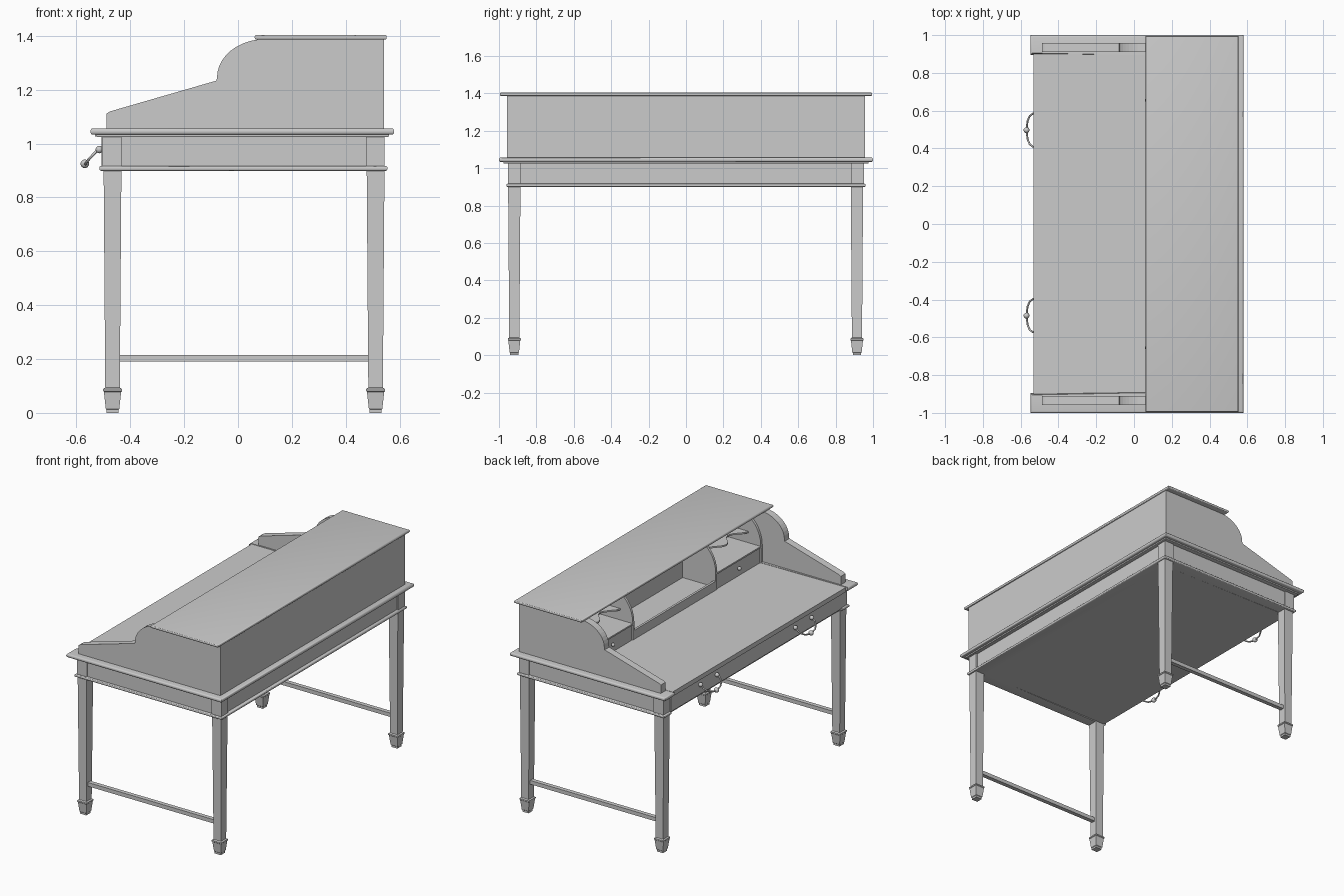
import bpy, bmesh, math
from mathutils import Vector

if "Cube" in bpy.data.objects:
    bpy.data.objects.remove(bpy.data.objects["Cube"])


def finish(name, bm, smooth=False):
    bmesh.ops.recalc_face_normals(bm, faces=bm.faces)
    me = bpy.data.meshes.new(name)
    bm.to_mesh(me)
    bm.free()
    ob = bpy.data.objects.new(name, me)
    bpy.context.collection.objects.link(ob)
    if smooth:
        bpy.ops.object.select_all(action='DESELECT')
        ob.select_set(True)
        bpy.context.view_layer.objects.active = ob
        bpy.ops.object.shade_smooth_by_angle(angle=math.radians(40))
    return ob


def prism(name, pts, axis, a, b, round_edge=0):
    """Extrude a 2D outline along z (xy points) or y (xz points)."""
    bm = bmesh.new()
    put = (lambda p, t: (p[0], p[1], t)) if axis == 'z' else (lambda p, t: (p[0], t, p[1]))
    lo = [bm.verts.new(put(p, a)) for p in pts]
    hi = [bm.verts.new(put(p, b)) for p in pts]
    bm.faces.new(lo)
    bm.faces.new(hi)
    n = len(pts)
    for i in range(n):
        j = (i + 1) % n
        bm.faces.new((lo[i], lo[j], hi[j], hi[i]))
    if round_edge:  # only the horizontal rims, so corners stay mitred
        rims = [e for e in bm.edges if abs(e.verts[0].co.z - e.verts[1].co.z) < 1e-6]
        bmesh.ops.bevel(bm, geom=rims, offset=round_edge, segments=3, profile=0.5, affect='EDGES')
    return finish(name, bm, bool(round_edge))


def box(name, x0, x1, y0, y1, z0, z1, r=0):
    return prism(name, [(x0, y0), (x1, y0), (x1, y1), (x0, y1)], 'z', z0, z1, r)


def u_frame(name, x0, x1, y1, yin, xin, z0, z1, r):
    """U-shaped moulding running round both ends and the back."""
    pts = [(x0, -y1), (x1, -y1), (x1, y1), (x0, y1), (x0, yin), (xin, yin), (xin, -yin), (x0, -yin)]
    return prism(name, pts, 'z', z0, z1, r)


def square_loft(name, cx, cy, sections):
    bm = bmesh.new()
    rings = [[bm.verts.new((cx + sx * h, cy + sy * h, z))
              for sx, sy in ((-1, -1), (1, -1), (1, 1), (-1, 1))] for h, z in sections]
    bm.faces.new(rings[0])
    bm.faces.new(rings[-1])
    for r, s in zip(rings, rings[1:]):
        for i in range(4):
            bm.faces.new((r[i], r[(i + 1) % 4], s[(i + 1) % 4], s[i]))
    return finish(name, bm)


def knob(name, x, y, z, r):
    bm = bmesh.new()
    bmesh.ops.create_uvsphere(bm, u_segments=12, v_segments=8, radius=r)
    bmesh.ops.translate(bm, verts=bm.verts, vec=(x, y, z))
    return finish(name, bm, True)


def arc(cx, cz, rx, rz, n=10):
    """Quarter ellipse from the left point up to the top point."""
    return [(cx - rx * math.cos(t), cz + rz * math.sin(t))
            for t in (math.pi / 2 * i / n for i in range(n + 1))]


# legs with spade feet, and end stretchers
LEG = [(.022, 0), (.022, .012), (.025, .015), (.032, .078), (.035, .081), (.035, .089),
       (.027, .094), (.033, .90)]
for cy in (-.918, .914):
    for label, cx in (("front", -.466), ("back", .511)):
        square_loft(label + "_leg", cx, cy, LEG)
    box("stretcher", -.445, .49, cy - .014, cy + .014, .19, .215)

# apron body, corner posts, lower moulding
box("apron_body", -.5, .535, -.945, .945, .902, 1.035)
for cy in (-.918, .918):
    box("front_corner_post", -.504, -.432, cy - .034, cy + .034, .905, 1.035)
    box("back_corner_post", .475, .545, cy - .034, cy + .034, .905, 1.035)
u_frame("lower_moulding", -.515, .555, .961, .885, .48, .899, .917, .007)

# drawer front and pulls
box("drawer_front", -.507, -.49, -.88, .88, .912, 1.024)
for cy in (.497, -.485):
    for s in (-1, 1):
        knob("pull_rosette", -.515, cy + s * .085, .978, .014)
    cu = bpy.data.curves.new("drawer_pull", 'CURVE')
    cu.dimensions = '3D'
    cu.bevel_depth = .005
    cu.bevel_resolution = 2
    sp = cu.splines.new('POLY')
    path = [(-.52, .085, .978), (-.535, .088, .962), (-.552, .075, .944), (-.563, .05, .93), (-.567, .02, .924)]
    path += [(x, -y, z) for x, y, z in reversed(path)]
    sp.points.add(len(path) - 1)
    for p, (x, y, z) in zip(sp.points, path):
        p.co = (x, cy + y, z, 1)
    bpy.context.collection.objects.link(bpy.data.objects.new("drawer_pull", cu))
    knob("pull_ornament", -.569, cy, .925, .016)

# writing surface framed by the upper moulding
box("writing_surface", -.532, .54, -.9, .9, 1.026, 1.056)
u_frame("upper_moulding", -.548, .58, 1.0, .895, .5, 1.033, 1.057, .010)
u_frame("upper_moulding_bed", -.525, .56, .975, .895, .5, 1.024, 1.04, .004)

# hutch end panels: sloped arm rising into a quarter curve
END = [(.543, 1.05), (-.488, 1.05), (-.488, 1.112), (-.474, 1.12), (-.08, 1.234)]
END += arc(.1, 1.245, .178, .143) + [(.543, 1.388)]
for s in (-1, 1):
    prism("hutch_end_panel", END, 'y', s * .91, s * .958)
box("hutch_back", .52, .543, -.955, .955, 1.05, 1.388)
box("hutch_top", .062, .552, -.995, .995, 1.386, 1.404, .007)

# curved inner dividers
DIV = [(.52, 1.05), (.08, 1.05)] + arc(.3, 1.17, .22, .216) + [(.52, 1.386)]
for s in (-1, 1):
    for y in (.43, .898):
        prism("hutch_divider", DIV, 'y', s * y - .008, s * y + .008)
    # small end drawer with scalloped shelf above
    y0, y1 = sorted((s * .438, s * .89))
    box("small_drawer", .085, .51, y0 + .004, y1 - .004, 1.05, 1.155)
    box("drawer_rail", .08, .515, y0, y1, 1.155, 1.165)
    knob("small_drawer_knob", .07, s * .655, 1.112, .012)
    scallop = [(.17 + .07 * (1 - math.cos(4 * math.pi * i / 16)) / 2, y0 + (y1 - y0) * i / 16)
               for i in range(17)]
    prism("scalloped_shelf", [(.52, y0)] + scallop + [(.52, y1)], 'z', 1.23, 1.24)

# centre section: low tray, stepped back box and upright pigeonhole panels
box("centre_tray_front", .08, .095, -.425, .425, 1.05, 1.115)
box("centre_tray_floor", .09, .52, -.425, .425, 1.05, 1.075)
box("centre_shelf_front", .32, .335, -.425, .425, 1.07, 1.22)
box("centre_shelf", .32, .52, -.425, .425, 1.205, 1.22)
for y in (-.14, .14):
    box("pigeonhole_panel", .34, .52, y - .006, y + .006, 1.22, 1.386)
